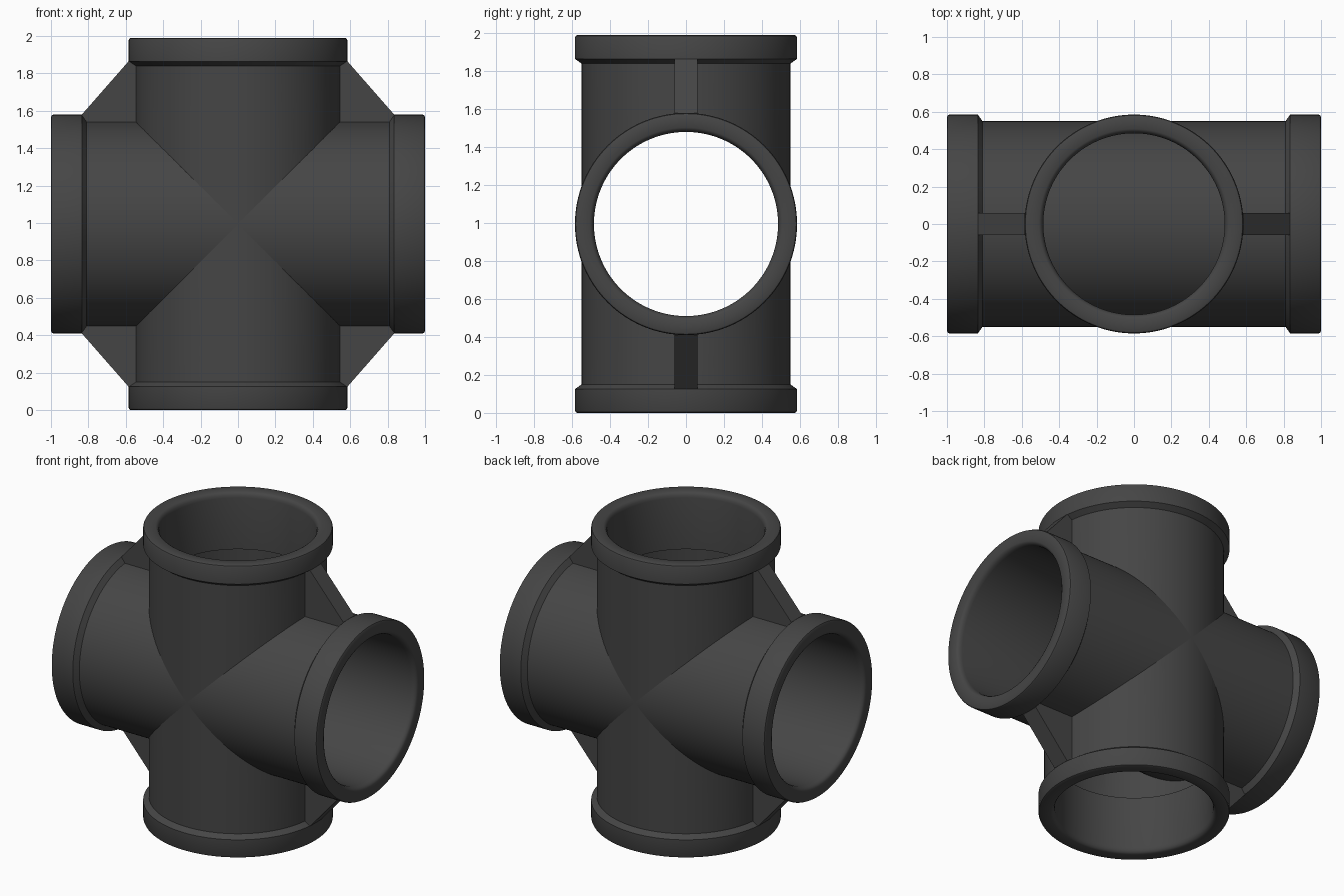
import bpy, bmesh, math
from mathutils import Matrix

if "Cube" in bpy.data.objects:
    bpy.data.objects.remove(bpy.data.objects["Cube"])

CZ = 0.995           # height of the crossing axes
SEG = 128
mat = bpy.data.materials.new("dark_plastic")
mat.diffuse_color = (0.06, 0.06, 0.06, 1)
mat.use_nodes = True
mat.node_tree.nodes["Principled BSDF"].inputs["Base Color"].default_value = mat.diffuse_color


def make_object(name, bm):
    bmesh.ops.recalc_face_normals(bm, faces=bm.faces)
    me = bpy.data.meshes.new(name)
    bm.to_mesh(me)
    bm.free()
    ob = bpy.data.objects.new(name, me)
    me.materials.append(mat)
    bpy.context.collection.objects.link(ob)
    return ob


def lathe(name, profile, matrix):
    """Revolve a closed (radius, height) loop about local z."""
    bm = bmesh.new()
    rings = []
    for r, h in profile:
        rings.append([bm.verts.new((r * math.cos(2 * math.pi * i / SEG),
                                    r * math.sin(2 * math.pi * i / SEG), h))
                      for i in range(SEG)])
    for k in range(len(rings)):
        a, b = rings[k], rings[(k + 1) % len(rings)]
        for i in range(SEG):
            j = (i + 1) % SEG
            bm.faces.new((a[i], a[j], b[j], b[i]))
    bm.transform(matrix)
    return make_object(name, bm)


def smooth(ob):
    bpy.ops.object.select_all(action='DESELECT')
    ob.select_set(True)
    bpy.context.view_layer.objects.active = ob
    bpy.ops.object.shade_smooth_by_angle(angle=math.radians(30))


def mouth(L, collar):
    """Outer half profile of one collared end, from pipe wall to bore."""
    return [(0.55, L - collar - 0.025), (0.585, L - collar),
            (0.585, L - 0.012), (0.581, L - 0.004), (0.573, L),
            (0.508, L), (0.497, L - 0.006), (0.489, L - 0.018), (0.485, L - 0.035)]


up = Matrix.Translation((0, 0, CZ))
side = up @ Matrix.Rotation(math.pi / 2, 4, 'Y')

# Horizontal through pipe with collars at both ends
end = mouth(1.0, 0.165)
horizontal = lathe("horizontal_pipe", end + [(r, -h) for r, h in reversed(end)], side)
smooth(horizontal)

# Vertical pipe: socket bores that stop at the horizontal pipe wall
end = mouth(CZ, 0.125) + [(0.485, CZ - 0.385), (0.495, CZ - 0.385)]
vertical = lathe("vertical_pipe", end + [(r, -h) for r, h in reversed(end)], up)

# Clear the inside of the horizontal pipe
bm = bmesh.new()
bmesh.ops.create_cone(bm, cap_ends=True, segments=SEG, radius1=0.52, radius2=0.52, depth=1.6)
bm.transform(side)
cutter = make_object("bore_cutter", bm)
mod = vertical.modifiers.new("bore", 'BOOLEAN')
mod.operation = 'DIFFERENCE'
mod.solver = 'EXACT'
mod.object = cutter
bpy.context.view_layer.objects.active = vertical
bpy.ops.object.modifier_apply(modifier=mod.name)
bpy.data.objects.remove(cutter)
smooth(vertical)

# Four corner gusset ribs
rib = [(0.585, 0.87), (0.835, 0.585), (0.835, 0.525), (0.525, 0.525), (0.525, 0.87)]
for sx, xn in ((-1, "left"), (1, "right")):
    for sz, zn in ((-1, "lower"), (1, "upper")):
        bm = bmesh.new()
        front, back = [[bm.verts.new((sx * x, y, CZ + sz * z)) for x, z in rib]
                       for y in (-0.06, 0.06)]
        bm.faces.new(front)
        bm.faces.new(back)
        for i in range(len(rib)):
            j = (i + 1) % len(rib)
            bm.faces.new((front[i], front[j], back[j], back[i]))
        make_object(f"{zn}_{xn}_rib", bm)
